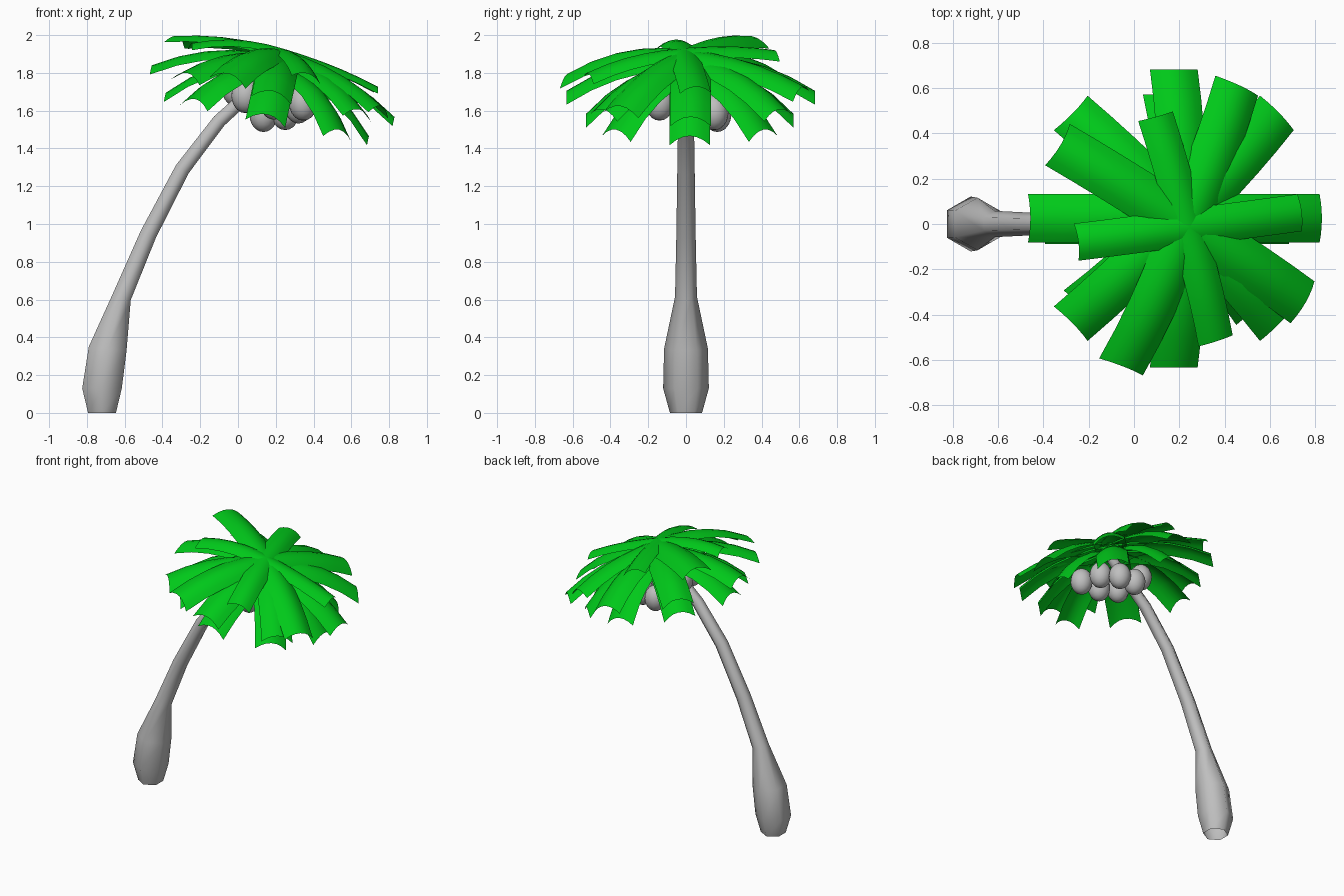
import bpy, bmesh, math
from mathutils import Vector, Matrix

if "Cube" in bpy.data.objects:
    bpy.data.objects.remove(bpy.data.objects["Cube"])


def material(name, rgb):
    m = bpy.data.materials.new(name)
    m.diffuse_color = (*rgb, 1)
    m.use_nodes = True
    m.node_tree.nodes["Principled BSDF"].inputs["Base Color"].default_value = m.diffuse_color
    return m


grey = material("bark_grey", (0.52, 0.52, 0.52))
green = material("leaf_green", (0.0, 0.58, 0.01))


def finish(bm, name, mat, angle):
    mesh = bpy.data.meshes.new(name)
    bm.to_mesh(mesh)
    bm.free()
    mesh.materials.append(mat)
    ob = bpy.data.objects.new(name, mesh)
    bpy.context.collection.objects.link(ob)
    bpy.ops.object.select_all(action='DESELECT')
    ob.select_set(True)
    bpy.context.view_layer.objects.active = ob
    bpy.ops.object.shade_smooth_by_angle(angle=math.radians(angle))
    return ob


# Trunk: six-sided rings (x, z, radius, lean in degrees) along a curved line, open below
rings = [(-0.72, 0.0, 0.085, 0), (-0.72, 0.13, 0.121, 0), (-0.69, 0.34, 0.116, 6),
         (-0.615, 0.615, 0.058, 20), (-0.475, 0.945, 0.051, 25),
         (-0.295, 1.29, 0.046, 33), (-0.10, 1.545, 0.042, 43),
         (0.01, 1.645, 0.040, 45), (0.20, 1.81, 0.036, 48)]
bm = bmesh.new()
loops = []
for x, z, r, lean in rings:
    rot = Matrix.Rotation(math.radians(lean), 3, 'Y')
    loops.append([bm.verts.new(Vector((x, 0, z)) + rot @ Vector(
        (r * math.cos(math.radians(30 + 60 * k)), r * math.sin(math.radians(30 + 60 * k)), 0)))
        for k in range(6)])
for a, b in zip(loops, loops[1:]):
    for k in range(6):
        bm.faces.new((a[k], a[(k + 1) % 6], b[(k + 1) % 6], b[k]))
finish(bm, "trunk", grey, 65)

# Coconuts hanging under the crown
nuts = [(0.345, -0.14, 1.64), (0.32, 0.03, 1.625), (0.25, 0.15, 1.59),
        (0.135, 0.165, 1.58), (-0.01, 0.06, 1.715), (0.04, -0.12, 1.68),
        (0.19, -0.14, 1.645)]
for i, p in enumerate(nuts):
    bm = bmesh.new()
    bmesh.ops.create_uvsphere(bm, u_segments=16, v_segments=10, radius=1,
                              matrix=Matrix.Translation(p) @ Matrix.Diagonal((0.075, 0.075, 0.093, 1)))
    finish(bm, f"coconut_{i + 1}", grey, 60)


# Leaf: arched sheet that starts flat in the crown plane and droops to its end
def leaf(bm, start, end, normal, width, arch, steps=5, across=6):
    d = end - start
    h = d.dot(normal)
    flat = d - normal * h
    side = normal.cross(flat).normalized()
    rows = []
    for i in range(steps + 1):
        t = i / steps
        mid = start + flat * t + normal * (h * t ** 2.3)
        row = []
        for j in range(across + 1):
            u = 2 * j / across - 1
            row.append(bm.verts.new(mid + side * (u * width / 2) + normal * (arch * (0.5 - u * u))))
        rows.append(row)
    for a, b in zip(rows, rows[1:]):
        for j in range(across):
            bm.faces.new((a[j], b[j], b[j + 1], a[j + 1]))


def tilt_normal(deg):
    return Vector((math.sin(math.radians(deg)), 0, math.cos(math.radians(deg))))


# Two full tiers of eight leaves, tilted towards +x
def full_tier(name, apex, radius, drop, tilt):
    n = tilt_normal(tilt)
    rot = Matrix.Rotation(math.radians(tilt), 3, 'Y')
    bm = bmesh.new()
    for k in range(8):
        a = math.radians(45 * k)
        off = rot @ Vector((radius * math.cos(a), radius * math.sin(a), -drop))
        leaf(bm, Vector(apex), Vector(apex) + off, n, 0.215, 0.05)
    finish(bm, name, green, 50)


full_tier("lower_leaves", (0.205, 0.02, 1.815), 0.55, 0.265, 12)
full_tier("middle_leaves", (0.22, 0.025, 1.865), 0.657, 0.19, 12)


# Two sparse tiers given by their leaf ends
def sparse_tier(name, apex, ends, width, arch, tilt):
    bm = bmesh.new()
    for e in ends:
        leaf(bm, Vector(apex), Vector(e), tilt_normal(tilt), width, arch)
    finish(bm, name, green, 50)


sparse_tier("upper_leaves", (0.235, 0.0, 1.895),
            [(-0.33, 0.35, 1.97), (0.46, 0.61, 1.70), (0.75, -0.345, 1.60), (-0.05, -0.63, 1.77)],
            0.215, 0.05, 17)
sparse_tier("top_leaves", (0.24, -0.015, 1.91),
            [(-0.25, -0.08, 1.94), (0.10, 0.475, 1.90), (0.735, 0.05, 1.71), (0.365, -0.515, 1.78)],
            0.165, 0.035, 17)
